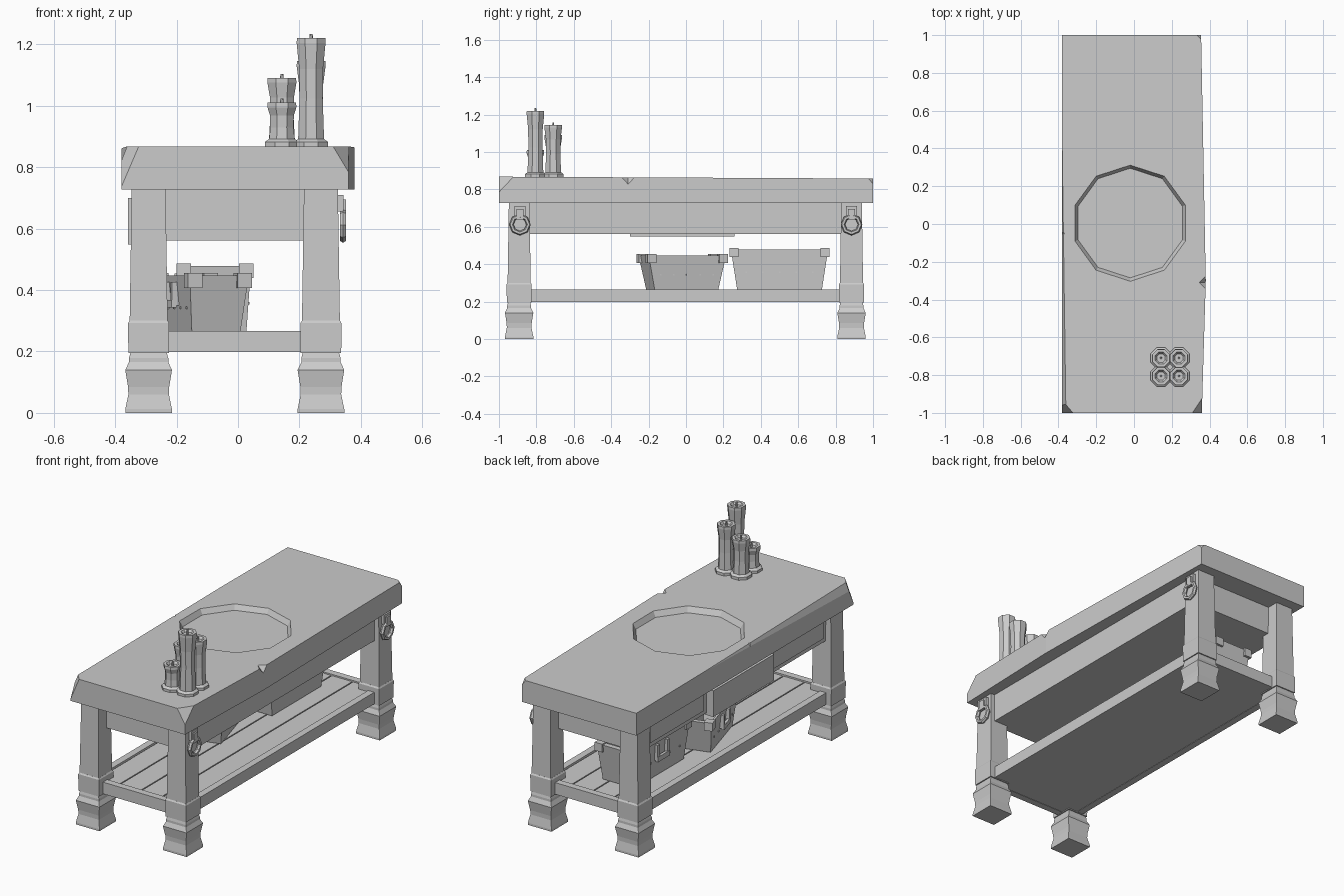
import bpy, bmesh, math
from mathutils import Vector, Matrix

if "Cube" in bpy.data.objects:
    bpy.data.objects.remove(bpy.data.objects["Cube"])

grey = bpy.data.materials.new("plain_grey")
grey.diffuse_color = (0.6, 0.6, 0.6, 1)
grey.use_nodes = True
grey.node_tree.nodes["Principled BSDF"].inputs["Base Color"].default_value = grey.diffuse_color


def finish(name, bm, loc=(0, 0, 0), rot=0):
    bmesh.ops.recalc_face_normals(bm, faces=bm.faces[:])
    me = bpy.data.meshes.new(name)
    bm.to_mesh(me)
    bm.free()
    me.materials.append(grey)
    ob = bpy.data.objects.new(name, me)
    ob.location = loc
    ob.rotation_euler[2] = rot
    bpy.context.collection.objects.link(ob)
    return ob


def box_bm(x0, x1, y0, y1, z0, z1):
    bm = bmesh.new()
    m = Matrix.Translation(((x0 + x1) / 2, (y0 + y1) / 2, (z0 + z1) / 2))
    m = m @ Matrix.Diagonal((x1 - x0, y1 - y0, z1 - z0, 1))
    bmesh.ops.create_cube(bm, size=1, matrix=m)
    return bm


def box(name, *ext, loc=(0, 0, 0), rot=0):
    return finish(name, box_bm(*ext), loc, rot)


def lathe(name, profile, sides, loc, rot=0, turn=0, sx=1, sy=1):
    """Stack of polygon rings (radius, z), capped at both ends."""
    bm = bmesh.new()
    rings = []
    for r, z in profile:
        ring = []
        for i in range(sides):
            a = turn + math.tau * i / sides
            ring.append(bm.verts.new((r * sx * math.cos(a), r * sy * math.sin(a), z)))
        rings.append(ring)
    for a, b in zip(rings, rings[1:]):
        for i in range(sides):
            j = (i + 1) % sides
            bm.faces.new((a[i], a[j], b[j], b[i]))
    bm.faces.new(rings[0])
    bm.faces.new(rings[-1])
    return finish(name, bm, loc, rot)


def square(name, profile, loc, rot=0, sx=1, sy=1):
    k = math.sqrt(2)
    return lathe(name, [(r * k, z) for r, z in profile], 4, loc, rot, math.pi / 4, sx, sy)


# tabletop: slab with hewn edges and corners
bm = box_bm(-0.38, 0.38, -1, 1, 0.728, 0.868)
for co, no in [((0.33, -0.97, 0.867), (0.75, -0.5, 0.45)),   # front right corner
               ((-0.345, -0.975, 0.867), (-0.7, -0.6, 0.3)),  # front left corner
               ((0.345, 0.985, 0.86), (0.6, 0.6, 0.5)),       # back right corner
               ((-0.38, 0.5, 0.864), (-1, -0.012, 0.4)),      # left edge
               ((0.38, -0.3, 0.8), (1, 0.019, 0)),            # right edge, back
               ((0.38, -0.3, 0.8), (1, -0.03, 0)),            # right edge, front
               ((0, -1, 0.868), (0, 0.005, 1))]:              # slight slope
    cut = bmesh.ops.bisect_plane(bm, geom=bm.verts[:] + bm.edges[:] + bm.faces[:],
                                 plane_co=co, plane_no=Vector(no).normalized(), clear_outer=True)
    bmesh.ops.holes_fill(bm, edges=[e for e in bm.edges if e.is_boundary])
tabletop = finish("tabletop", bm)

# round recess and edge chips
cutters = [
    lathe("recess_cutter", [(0.29, 0.832), (0.308, 0.864), (0.32, 0.9)], 10, (-0.02, 0.005, 0), turn=math.pi / 2),
    lathe("right_chip_cutter", [(0.002, 0.825), (0.065, 0.89)], 4, (0.385, -0.31, 0)),
    lathe("left_chip_cutter", [(0.002, 0.84), (0.035, 0.89)], 4, (-0.385, -0.05, 0)),
]
for c in cutters:
    c.hide_render = True
    c.hide_set(True)
    mod = tabletop.modifiers.new(c.name, "BOOLEAN")
    mod.operation = "DIFFERENCE"
    mod.solver = "EXACT"
    mod.object = c

# legs with cuffs and waisted feet
for side, x in (("left", -0.291), ("right", 0.27)):
    for end, y in (("front", -0.892), ("back", 0.885)):
        n = f"{end}_{side}"
        square(n + "_leg", [(0.062, 0.28), (0.055, 0.74)], (x, y, 0))
        square(n + "_cuff", [(0.066, 0.195), (0.067, 0.292), (0.062, 0.3)], (x, y, 0))
        square(n + "_foot", [(0.076, 0), (0.076, 0.012), (0.066, 0.06), (0.067, 0.085), (0.076, 0.14),
                             (0.064, 0.165), (0.064, 0.178), (0.058, 0.2)], (x, y, 0))

# apron body with drawers on the left side
box("apron", -0.315, 0.3, -0.875, 0.87, 0.562, 0.735)
box("middle_drawer", -0.358, -0.3, -0.3, 0.26, 0.548, 0.7)
box("front_drawer", -0.325, -0.3, -0.8, -0.34, 0.59, 0.715)
box("back_drawer", -0.325, -0.3, 0.3, 0.79, 0.59, 0.715)

# lower shelf: base, rails, planks
box("shelf_base", -0.325, 0.305, -0.92, 0.912, 0.2, 0.245)
for n, x in (("left", -0.325), ("right", 0.265)):
    box(n + "_shelf_rail", x, x + 0.04, -0.85, 0.84, 0.198, 0.266)
for n, y in (("front", -0.922), ("back", 0.874)):
    box(n + "_shelf_rail", -0.24, 0.22, y, y + 0.04, 0.198, 0.266)
for i in range(4):
    x = -0.28 + i * 0.1365
    box(f"shelf_plank_{i + 1}", x, x + 0.13, -0.88, 0.874, 0.24, 0.258)

# ring pulls on the right legs
for n, y in (("front", -0.888), ("back", 0.885)):
    box(n + "_pull_plate", 0.315, 0.343, y - 0.03, y + 0.03, 0.655, 0.71)
    box(n + "_pull_loop", 0.335, 0.352, y - 0.018, y + 0.018, 0.64, 0.695)
    bpy.ops.mesh.primitive_torus_add(location=(0.342, y, 0.612), rotation=(0, math.pi / 2, 0),
                                     major_segments=8, minor_segments=6,
                                     major_radius=0.046, minor_radius=0.012)
    ring = bpy.context.object
    ring.name = n + "_pull_ring"
    ring.data.materials.append(grey)


def basket(name, loc, rot, lx, ly, h, base):
    """Open tapered crate with corner caps, studs and a handle."""
    square(name + "_body", [(base, 0), (1, h - 0.008), (0.88, h - 0.008), (base * 0.86, 0.02)],
           loc, rot, lx / 2, ly / 2)
    for i, sx in enumerate((-1, 1)):
        for j, sy in enumerate((-1, 1)):
            cx, cy = sx * (lx / 2 - 0.016), sy * (ly / 2 - 0.016)
            box(f"{name}_corner_{i}{j}", cx - 0.024, cx + 0.024, cy - 0.024, cy + 0.024,
                h - 0.048, h, loc=loc, rot=rot)
        k = base + (1 - base) * 0.42
        for j in range(5):
            y = (j - 2) * ly * 0.17
            x = sx * lx / 2 * k
            box(f"{name}_stud_{i}{j}", x - 0.004, x + 0.004, y - 0.004, y + 0.004,
                h * 0.42 - 0.004, h * 0.42 + 0.004, loc=loc, rot=rot)
    # handle on the left face
    x = -lx / 2
    for s in (-1, 1):
        box(f"{name}_handle_post_{s}", x - 0.014, x + 0.02, s * 0.045 - 0.01, s * 0.045 + 0.01,
            h * 0.45, h * 0.85, loc=loc, rot=rot)
    box(name + "_handle_grip", x - 0.016, x, -0.055, 0.055, h * 0.42, h * 0.55, loc=loc, rot=rot)


basket("front_basket", (-0.12, -0.02, 0.262), math.radians(16), 0.2, 0.43, 0.193, 0.82)
basket("back_basket", (-0.075, 0.5, 0.262), 0, 0.235, 0.52, 0.225, 0.87)

# four octagonal candles on dishes
for i, (x, y, top) in enumerate([(0.143, -0.805, 1.01), (0.238, -0.805, 1.22),
                                 (0.143, -0.71, 1.09), (0.238, -0.71, 1.145)]):
    z0, h = 0.862, top - 0.862
    t = math.pi / 8
    lathe(f"candle_dish_{i + 1}", [(0.06, z0), (0.06, z0 + 0.02), (0.045, z0 + 0.03)], 8, (x, y, 0), turn=t)
    lathe(f"candle_{i + 1}", [(0.046, z0 + 0.02), (0.041, z0 + h * 0.45), (0.042, z0 + h * 0.72),
                              (0.051, top - 0.015), (0.05, top), (0.034, top), (0.024, top - 0.012)],
          8, (x, y, 0), turn=t)
    lathe(f"wick_{i + 1}", [(0.007, top - 0.015), (0.005, top + 0.014)], 6, (x, y, 0))
